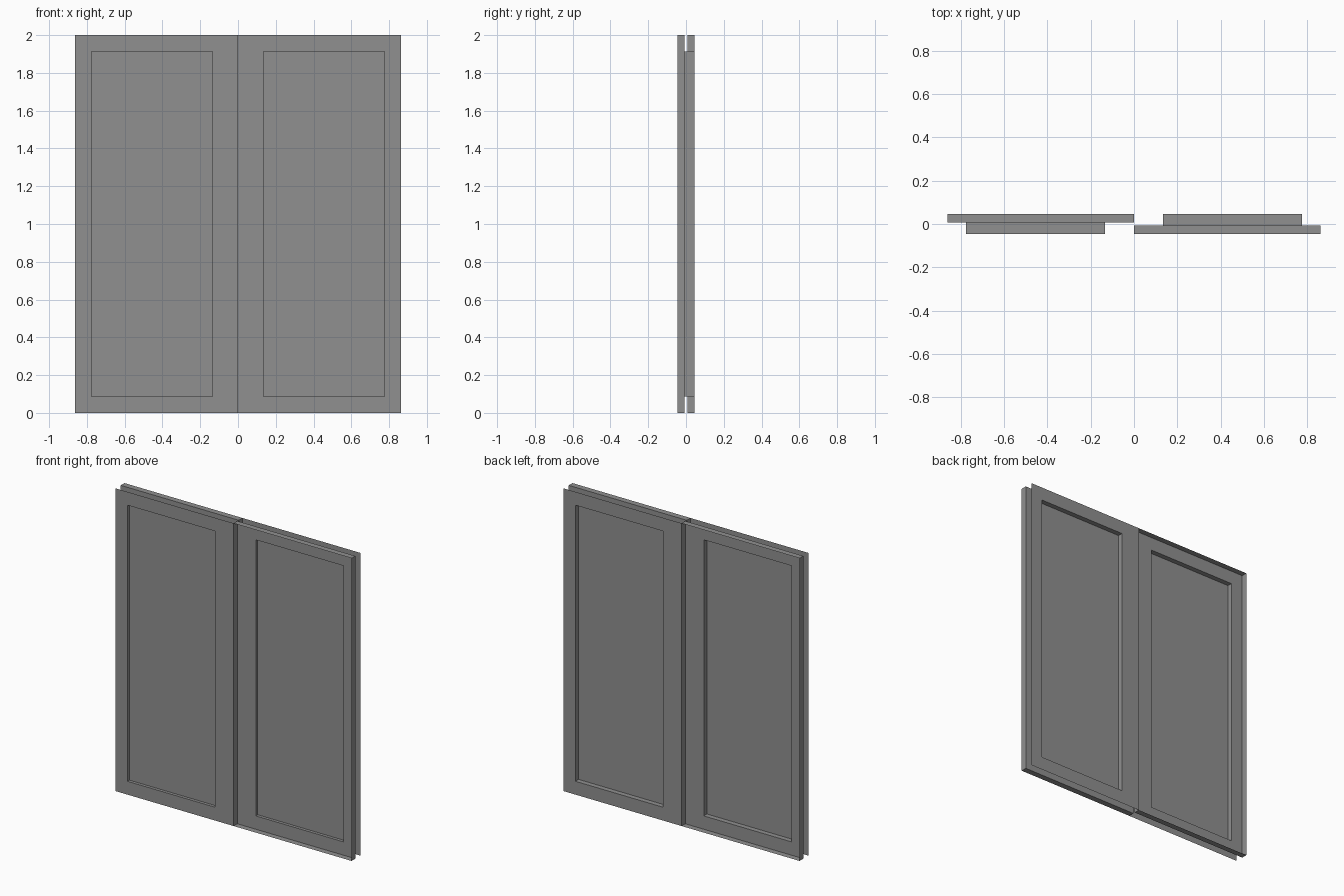
import bpy
import bmesh

if "Cube" in bpy.data.objects:
    bpy.data.objects.remove(bpy.data.objects["Cube"], do_unlink=True)

GREY = (0.28, 0.28, 0.28, 1)
mat = bpy.data.materials.new("plain grey")
mat.use_nodes = True
mat.diffuse_color = GREY
mat.node_tree.nodes["Principled BSDF"].inputs["Base Color"].default_value = GREY

WIDTH, HEIGHT = 0.862, 2.0
OUTER = (0.0, WIDTH, 0.0, HEIGHT)
HOLE = (0.135, 0.776, 0.088, HEIGHT - 0.088)
EDGE, MID = 0.046, 0.007      # outer and inner depths of each leaf
PANEL_DEPTH = 0.02            # panel set back from the front of its opening


def loop(bm, rect, y, side):
    """Four corners of a rectangle facing y, turned half round when side is -1."""
    x0, x1, z0, z1 = rect
    return [bm.verts.new((side * x, side * y, z))
            for x, z in ((x0, z0), (x1, z0), (x1, z1), (x0, z1))]


def band(bm, a, b):
    """Four faces joining two rectangles."""
    for i in range(4):
        j = (i + 1) % 4
        bm.faces.new((a[i], a[j], b[j], b[i]))


def finish(bm, name):
    bmesh.ops.recalc_face_normals(bm, faces=bm.faces)
    mesh = bpy.data.meshes.new(name)
    bm.to_mesh(mesh)
    bm.free()
    mesh.materials.append(mat)
    bpy.context.collection.objects.link(bpy.data.objects.new(name, mesh))


for side, label in ((1, "left"), (-1, "right")):
    # Frame: edge rim, inner face, opening walls and outer face
    bm = bmesh.new()
    rings = [loop(bm, rect, y, side) for rect, y in
             ((OUTER, -EDGE), (OUTER, -MID), (HOLE, -MID), (HOLE, EDGE), (OUTER, EDGE))]
    for a, b in zip(rings, rings[1:]):
        band(bm, a, b)
    finish(bm, label + "_door_frame")

    # Flat panel inside the opening
    bm = bmesh.new()
    front = -MID if side > 0 else -EDGE
    bm.faces.new(loop(bm, HOLE, side * (front + PANEL_DEPTH), side))
    finish(bm, label + "_door_panel")
